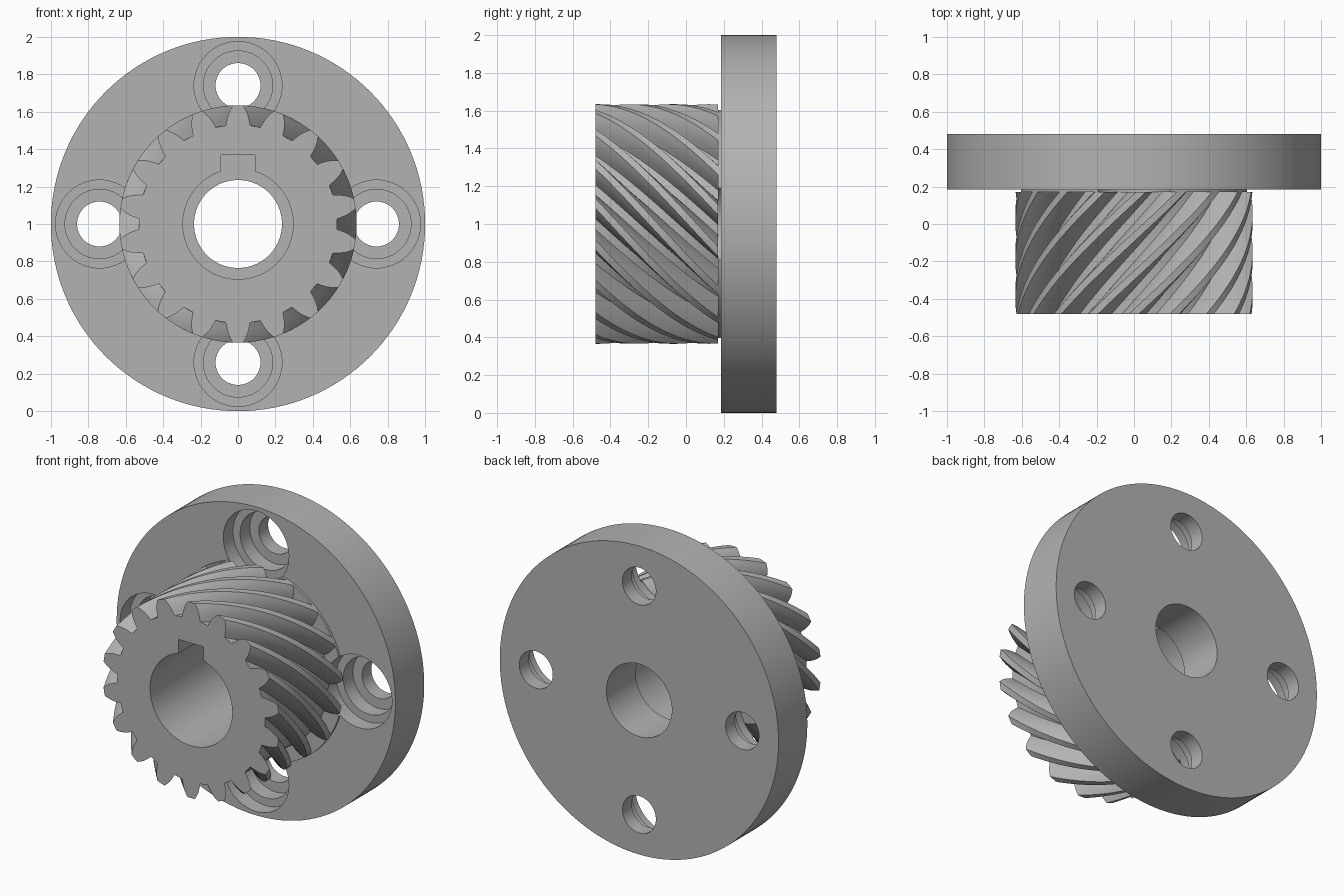
import bpy
import bmesh
from math import sin, cos, pi, radians, tau
from mathutils import Vector

if "Cube" in bpy.data.objects:
    bpy.data.objects.remove(bpy.data.objects["Cube"], do_unlink=True)

GREY = (0.45, 0.45, 0.45, 1)
steel = bpy.data.materials.new("steel_grey")
steel.use_nodes = True
steel.diffuse_color = GREY
steel.node_tree.nodes["Principled BSDF"].inputs["Base Color"].default_value = GREY

AXIS_Z = 1.0
TEETH = 18
GEAR_FRONT, GEAR_BACK = -0.48, 0.17
FLANGE_FRONT, FLANGE_BACK = 0.185, 0.48
PITCH_R, TIP_R = 0.588, 0.634


def polar(r, a, y, x=0, z=AXIS_Z):
    """Point at radius r and angle a around an axis along y."""
    return Vector((x + r * cos(a), y, z + r * sin(a)))


def loft(name, rings):
    """Closed solid through a stack of equal-length rings."""
    bm = bmesh.new()
    loops = [[bm.verts.new(p) for p in ring] for ring in rings]
    n = len(loops[0])
    for a, b in zip(loops, loops[1:]):
        for i in range(n):
            j = (i + 1) % n
            bm.faces.new((a[i], a[j], b[j], b[i]))
    bm.faces.new(loops[0])
    bm.faces.new(loops[-1])
    bmesh.ops.recalc_face_normals(bm, faces=bm.faces)
    mesh = bpy.data.meshes.new(name)
    bm.to_mesh(mesh)
    bm.free()
    mesh.materials.append(steel)
    obj = bpy.data.objects.new(name, mesh)
    bpy.context.collection.objects.link(obj)
    return obj


def turned(name, profile, x=0, z=AXIS_Z, segments=96):
    """Turned solid from (radius, y) steps."""
    return loft(name, [[polar(r, tau * i / segments, y, x, z) for i in range(segments)]
                       for r, y in profile])


def combine(target, other, operation):
    """Apply a boolean and discard the second solid."""
    other.hide_render = True
    mod = target.modifiers.new(operation.lower(), 'BOOLEAN')
    mod.operation, mod.object, mod.solver = operation, other, 'EXACT'
    bpy.ops.object.select_all(action='DESELECT')
    bpy.context.view_layer.objects.active = target
    target.select_set(True)
    bpy.ops.object.modifier_apply(modifier=mod.name)
    bpy.data.objects.remove(other, do_unlink=True)


# Flange with a short raised neck behind the gear
body = turned("flanged_helical_gear", [(TIP_R, GEAR_BACK), (TIP_R, FLANGE_FRONT),
                                       (1, FLANGE_FRONT), (1, FLANGE_BACK)], segments=128)

# Four double-counterbored bolt holes
for k in range(4):
    c = polar(0.74, k * pi / 2, 0)
    hole = turned("bolt_hole_cutter", [(0.235, 0.1), (0.235, 0.285), (0.185, 0.285),
                                       (0.185, 0.385), (0.12, 0.385), (0.12, 0.6)],
                  c.x, c.z, 64)
    combine(body, hole, 'DIFFERENCE')

# Helical gear: one tooth flank, mirrored and repeated, twisted along the axis
flank = [(0.53, 7), (0.545, 6.5), (0.567, 5.8), (PITCH_R, 5), (0.612, 3.8), (TIP_R, 2.4)]
tooth = ([(r, -radians(a)) for r, a in flank] + [(TIP_R, 0)]
         + [(r, radians(a)) for r, a in reversed(flank)])
LAYERS = 24
length = GEAR_BACK - GEAR_FRONT
rings = []
for s in range(LAYERS + 1):
    d = length * s / LAYERS
    twist = pi / 2 - d / PITCH_R       # 45 degree helix
    rings.append([polar(r, twist + a + tau * t / TEETH, GEAR_FRONT + d)
                  for t in range(TEETH) for r, a in tooth])
combine(body, loft("helical_teeth", rings), 'UNION')

# Stepped centre bore
combine(body, turned("bore_cutter", [(0.295, -0.6), (0.295, 0.18),
                                     (0.235, 0.18), (0.235, 0.6)]), 'DIFFERENCE')

# Keyway along the top of the wide bore
corners = [(-0.09, 1.2), (0.09, 1.2), (0.09, 1.37), (-0.09, 1.37)]
combine(body, loft("keyway_cutter", [[Vector((x, y, z)) for x, z in corners]
                                     for y in (-0.6, 0.18)]), 'DIFFERENCE')

bpy.ops.object.shade_smooth_by_angle(angle=radians(25))
